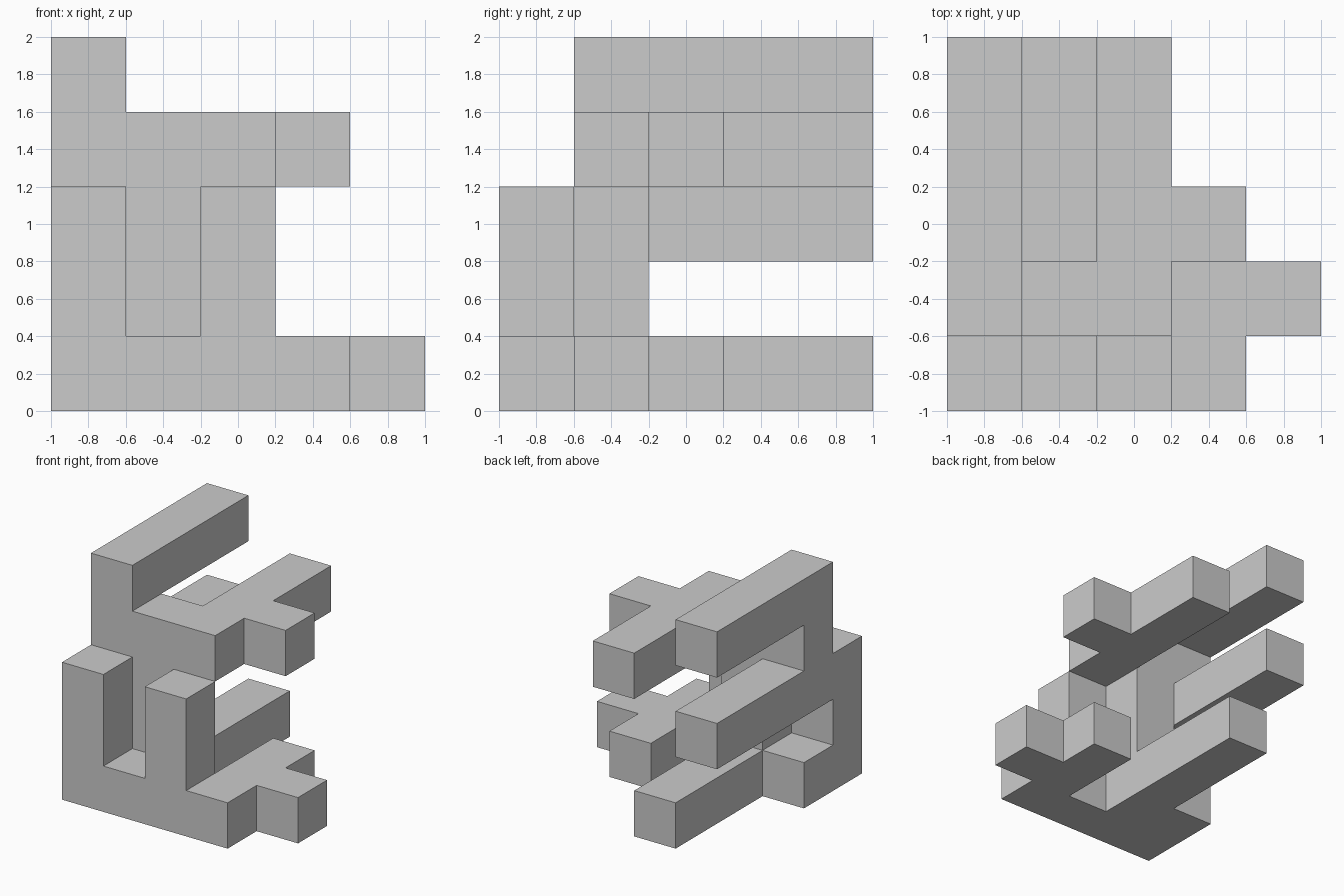
import bpy, bmesh
from mathutils import Vector

if "Cube" in bpy.data.objects:
    bpy.data.objects.remove(bpy.data.objects["Cube"])

CELL = 0.4
N = 5
ORIGIN = Vector((-1.0, -1.0, 0.0))

# Square bars as inclusive cell ranges: (x0, x1), (y0, y1), (z0, z1)
BARS = {
    "base_front":        ((0, 3), (0, 0), (0, 0)),
    "base_left_stub":    ((0, 0), (1, 1), (0, 0)),
    "base_long_bar":     ((1, 1), (1, 4), (0, 0)),
    "base_right_bar":    ((3, 3), (1, 2), (0, 0)),
    "base_right_tip":    ((4, 4), (1, 1), (0, 0)),
    "left_front_post":   ((0, 0), (0, 0), (1, 2)),
    "middle_front_post": ((2, 2), (0, 0), (1, 2)),
    "inner_post":        ((1, 1), (1, 1), (1, 2)),
    "middle_long_bar":   ((0, 0), (1, 4), (2, 2)),
    "upper_cross_bar":   ((0, 2), (1, 1), (3, 3)),
    "upper_long_bar":    ((2, 2), (2, 4), (3, 3)),
    "upper_right_arm":   ((3, 3), (2, 2), (3, 3)),
    "top_long_bar":      ((0, 0), (1, 4), (4, 4)),
}


def cells_of(bar):
    (x0, x1), (y0, y1), (z0, z1) = bar
    return {(x, y, z) for x in range(x0, x1 + 1)
            for y in range(y0, y1 + 1) for z in range(z0, z1 + 1)}


solid = set().union(*(cells_of(b) for b in BARS.values()))

# Outer skin: one square wherever a filled cell meets an empty one
bm = bmesh.new()
corners = {}


def corner(p):
    if p not in corners:
        corners[p] = bm.verts.new(ORIGIN + Vector(p) * CELL)
    return corners[p]


for cell in sorted(solid):
    for axis in range(3):
        u, v = (axis + 1) % 3, (axis + 2) % 3
        for side in (0, 1):
            other = list(cell)
            other[axis] += 2 * side - 1
            if tuple(other) in solid:
                continue
            ring = []
            for du, dv in ((0, 0), (1, 0), (1, 1), (0, 1)):
                p = list(cell)
                p[axis] += side
                p[u] += du
                p[v] += dv
                ring.append(corner(tuple(p)))
            bm.faces.new(ring if side else ring[::-1])

# Merge flat neighbours into clean large faces
bmesh.ops.dissolve_limit(bm, angle_limit=0.01, verts=bm.verts[:], edges=bm.edges[:])

mesh = bpy.data.meshes.new("interlocking_bars")
bm.to_mesh(mesh)
bm.free()
obj = bpy.data.objects.new("interlocking_bars", mesh)
bpy.context.collection.objects.link(obj)
